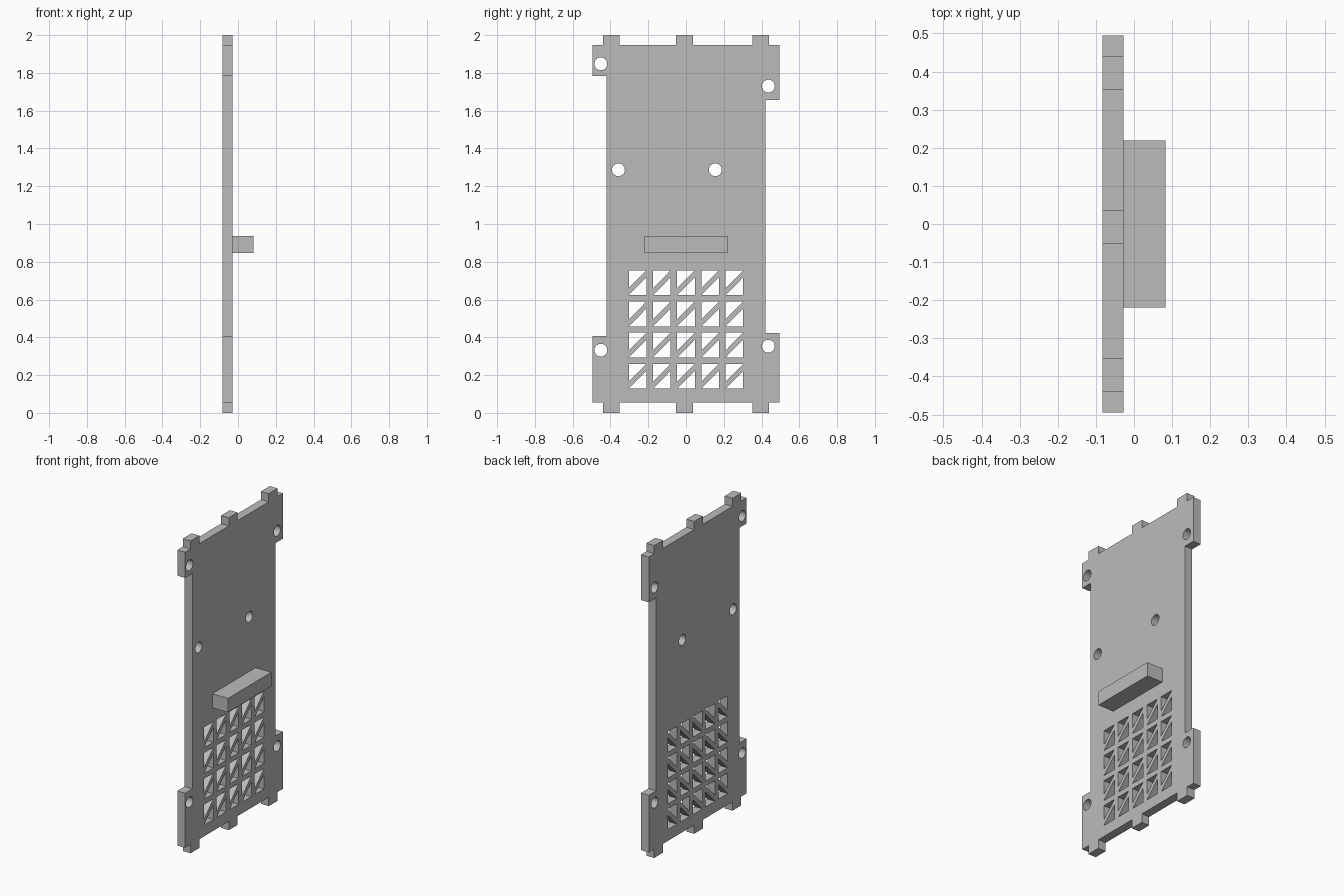
import bpy, bmesh
from math import sin, cos, tau
from mathutils import Matrix

cube = bpy.data.objects.get("Cube")
if cube:
    bpy.data.objects.remove(cube, do_unlink=True)

grey = bpy.data.materials.new("plain grey")
grey.use_nodes = True
colour = (0.5, 0.5, 0.5, 1)
grey.diffuse_color = colour
grey.node_tree.nodes["Principled BSDF"].inputs["Base Color"].default_value = colour

BACK, FACE, FRONT = -0.083, -0.028, 0.083    # panel back, panel face, ledge edge
EDGE, LEFT, RIGHT = 0.495, -0.421, 0.42      # ear edge and panel sides
LOW, HIGH, TOP = 0.056, 1.948, 2.0
TABS = [(-0.44, -0.351), (-0.053, 0.036), (0.351, 0.44)]


def panel_outline():
    """Closed outline in (y, z): tabs along both ends, ears on both sides."""
    pts = [(-EDGE, LOW)]
    for a, b in TABS:
        pts += [(a, LOW), (a, 0), (b, 0), (b, LOW)]
    pts += [(EDGE, LOW), (EDGE, 0.422), (RIGHT, 0.422),
            (RIGHT, 1.657), (EDGE, 1.657), (EDGE, HIGH)]
    for a, b in reversed(TABS):
        pts += [(b, HIGH), (b, TOP), (a, TOP), (a, HIGH)]
    pts += [(-EDGE, HIGH), (-EDGE, 1.784), (LEFT, 1.784),
            (LEFT, 0.406), (-EDGE, 0.406)]
    return pts


def circle(y, z, r=0.034, n=32):
    return [(y + r * cos(tau * i / n), z + r * sin(tau * i / n)) for i in range(n)]


def vent_cell(y, z, w=0.047, h=0.066, leg=0.095):
    """Two triangular openings either side of a diagonal bar."""
    return [[(y - w, z + h), (y + w, z + h), (y - w, z + h - leg)],
            [(y + w, z - h), (y - w, z - h), (y + w, z - h + leg)]]


def extruded(name, loops, x0, x1):
    """Fill (y, z) loops, inner ones as holes, and extrude along x."""
    curve = bpy.data.curves.new(name, "CURVE")
    curve.dimensions = "2D"
    curve.fill_mode = "BOTH"
    curve.extrude = (x1 - x0) / 2
    for loop in loops:
        spline = curve.splines.new("POLY")
        spline.points.add(len(loop) - 1)
        for point, (y, z) in zip(spline.points, loop):
            point.co = (y, z, 0, 1)
        spline.use_cyclic_u = True
        spline.use_smooth = False
    temp = bpy.data.objects.new(name + " profile", curve)
    bpy.context.collection.objects.link(temp)
    bpy.context.view_layer.update()
    mesh = bpy.data.meshes.new_from_object(
        temp.evaluated_get(bpy.context.evaluated_depsgraph_get()))
    bpy.data.objects.remove(temp, do_unlink=True)

    # Stand the profile upright: local x, y, z become y, z, x
    bm = bmesh.new()
    bm.from_mesh(mesh)
    stand = Matrix(((0, 0, 1, (x0 + x1) / 2), (1, 0, 0, 0), (0, 1, 0, 0), (0, 0, 0, 1)))
    bm.transform(stand)
    bmesh.ops.remove_doubles(bm, verts=bm.verts, dist=0.0001)
    bmesh.ops.recalc_face_normals(bm, faces=bm.faces)
    for face in bm.faces:
        face.smooth = False
    bm.to_mesh(mesh)
    bm.free()
    mesh.name = name
    mesh.materials.clear()
    mesh.materials.append(grey)
    obj = bpy.data.objects.new(name, mesh)
    bpy.context.collection.objects.link(obj)
    return obj


# Panel with screw holes and a vent grid
loops = [panel_outline()]
for y, z in [(-0.451, 1.848), (0.436, 1.73), (-0.358, 1.287),
             (0.155, 1.287), (-0.451, 0.332), (0.436, 0.353)]:
    loops.append(circle(y, z))
for col in range(5):
    for row in range(4):
        loops += vent_cell((col - 2) * 0.128, 0.194 + row * 0.165)
extruded("panel", loops, BACK, FACE)

# Ledge standing out from the panel face
w, z0, z1 = 0.219, 0.847, 0.937
extruded("ledge", [[(-w, z0), (w, z0), (w, z1), (-w, z1)]], FACE, FRONT)
